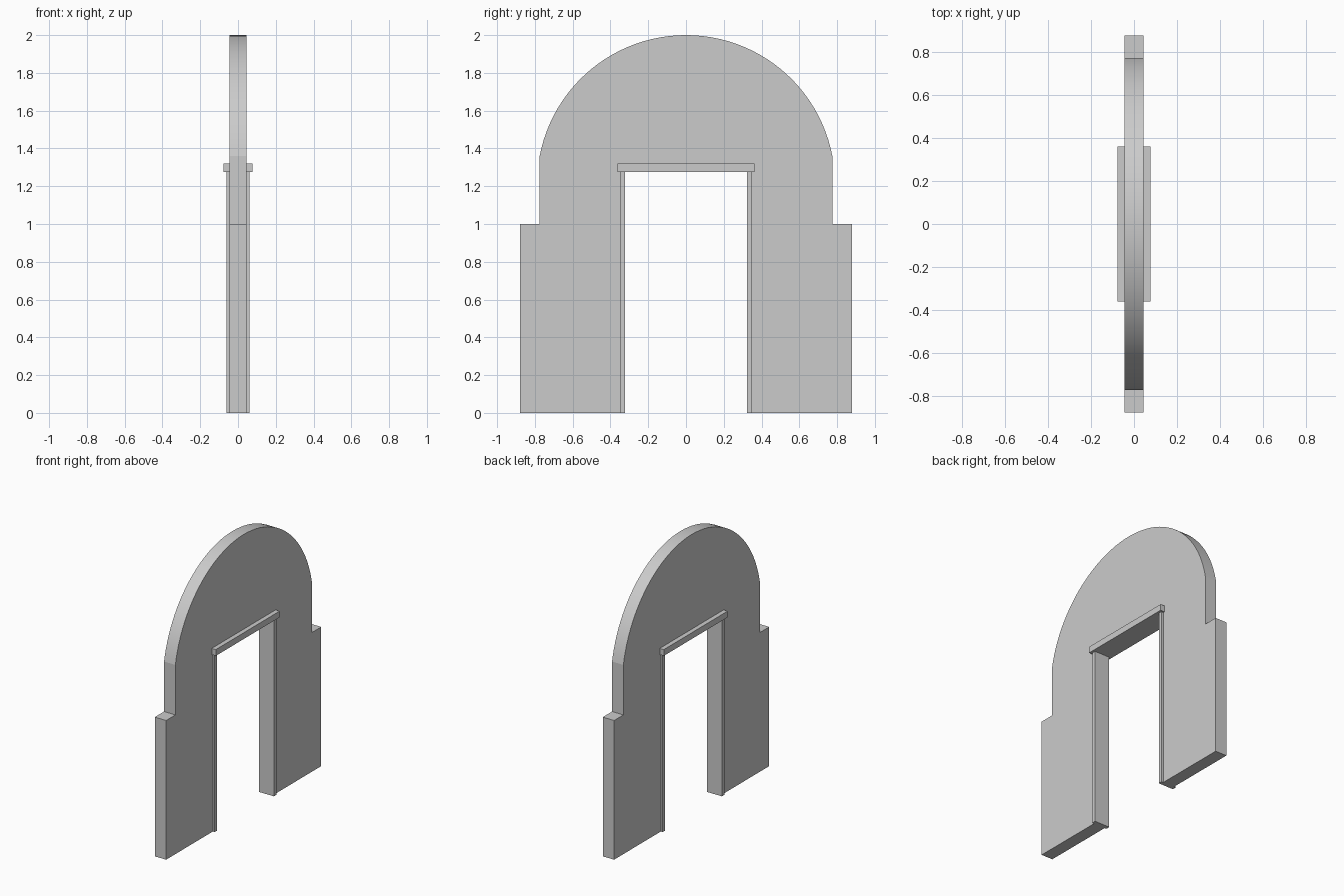
import bpy, bmesh, math

if "Cube" in bpy.data.objects:
    bpy.data.objects.remove(bpy.data.objects["Cube"])

WALL_T, POST_T, LINTEL_T = 0.09, 0.12, 0.155   # depths along x


def prism(name, profile, depth):
    """Extrude a (y, z) outline along x, centred on x = 0."""
    bm = bmesh.new()
    face = bm.faces.new([bm.verts.new((-depth / 2, y, z)) for y, z in profile])
    ext = bmesh.ops.extrude_face_region(bm, geom=[face])
    verts = [v for v in ext["geom"] if isinstance(v, bmesh.types.BMVert)]
    bmesh.ops.translate(bm, verts=verts, vec=(depth, 0, 0))
    bmesh.ops.recalc_face_normals(bm, faces=bm.faces)
    mesh = bpy.data.meshes.new(name)
    bm.to_mesh(mesh)
    bm.free()
    obj = bpy.data.objects.new(name, mesh)
    bpy.context.collection.objects.link(obj)
    return obj


def rect(y0, y1, z0, z1):
    return [(y0, z0), (y1, z0), (y1, z1), (y0, z1)]


# Arched wall with shoulders; the opening edge sits inside the trim
R, HALF, SEGS = 0.789, 0.775, 48
a = math.asin(HALF / R)
arc = [(R * math.sin(t), 2 - R + R * math.cos(t))
       for t in (a - 2 * a * i / SEGS for i in range(SEGS + 1))]
right = [(0.335, 1.30), (0.335, 0), (0.88, 0), (0.88, 1.0), (HALF, 1.0)]
left = [(-y, z) for y, z in reversed(right)]
wall = prism("arched_wall", right + arc + left, WALL_T)

# Door posts
for side, s in (("left", -1), ("right", 1)):
    prism(side + "_door_post", rect(s * 0.322, s * 0.35, 0, 1.28), POST_T)

# Lintel over the opening
prism("lintel", rect(-0.362, 0.362, 1.275, 1.32), LINTEL_T)

# Smooth the curved rim only
bpy.ops.object.select_all(action='DESELECT')
wall.select_set(True)
bpy.context.view_layer.objects.active = wall
bpy.ops.object.shade_smooth_by_angle(angle=math.radians(8))
